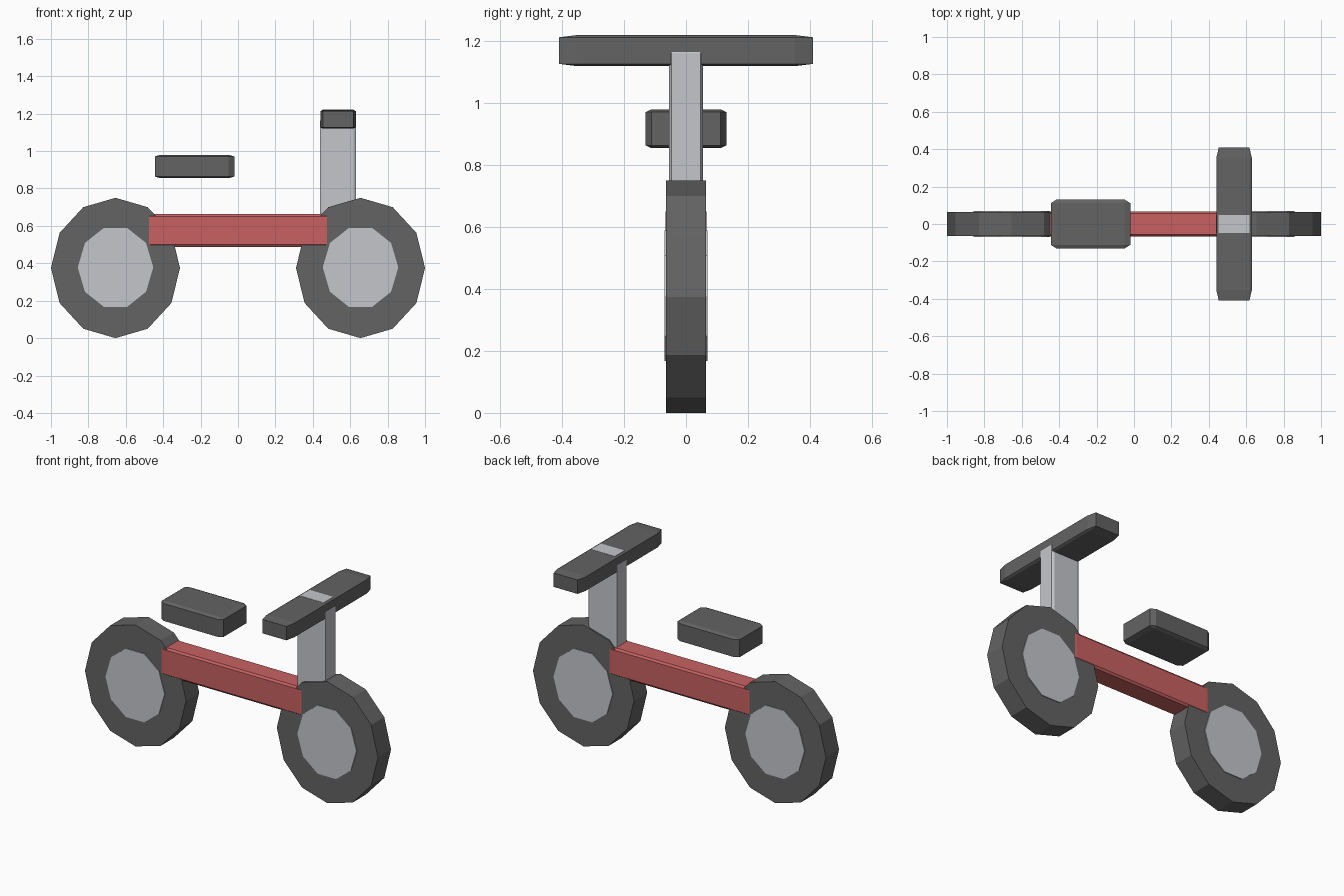
import bpy
import bmesh
from math import cos, sin, tau
from mathutils import Vector

default = bpy.data.objects.get("Cube")
if default:
    bpy.data.objects.remove(default, do_unlink=True)


def material(name, color):
    m = bpy.data.materials.new(name)
    m.use_nodes = True
    rgba = (*color, 1)
    m.diffuse_color = rgba
    m.node_tree.nodes["Principled BSDF"].inputs["Base Color"].default_value = rgba
    return m


dark = material("dark_grey", (0.125, 0.125, 0.127))
light = material("light_grey", (0.56, 0.565, 0.6))
red = material("red", (0.58, 0.12, 0.12))


def finish(name, bm, mat):
    bmesh.ops.recalc_face_normals(bm, faces=bm.faces)
    mesh = bpy.data.meshes.new(name)
    bm.to_mesh(mesh)
    bm.free()
    mesh.materials.append(mat)
    obj = bpy.data.objects.new(name, mesh)
    bpy.context.collection.objects.link(obj)
    return obj


def chamfered_box(name, low, high, mat):
    """Unit cube with chamfered edges, stretched between two corners."""
    low, high = Vector(low), Vector(high)
    bm = bmesh.new()
    bmesh.ops.create_cube(bm, size=1)
    bmesh.ops.bevel(bm, geom=bm.edges[:], offset=0.07, segments=1, affect='EDGES')
    bmesh.ops.scale(bm, vec=high - low, verts=bm.verts)
    bmesh.ops.translate(bm, vec=(low + high) / 2, verts=bm.verts)
    return finish(name, bm, mat)


def disc(name, x, z, rx, rz, half_depth, sides, mat):
    """Low-poly oval disc with its axle along y."""
    bm = bmesh.new()
    ring = [bm.verts.new((x + rx * cos(tau * i / sides), -half_depth,
                          z + rz * sin(tau * i / sides))) for i in range(sides)]
    face = bm.faces.new(ring)
    out = bmesh.ops.extrude_face_region(bm, geom=[face], use_keep_orig=True)
    moved = [v for v in out["geom"] if isinstance(v, bmesh.types.BMVert)]
    bmesh.ops.translate(bm, vec=(0, 2 * half_depth, 0), verts=moved)
    return finish(name, bm, mat)


# Wheels with hubs
for label, x in (("front", 0.655), ("rear", -0.655)):
    disc(label + "_tyre", x, 0.375, 0.345, 0.375, 0.064, 12, dark)
    disc(label + "_hub", x, 0.378, 0.202, 0.222, 0.069, 10, light)

# Frame bar, ends buried in the wheels
chamfered_box("frame_bar", (-0.54, -0.0655, 0.488), (0.54, 0.0655, 0.663), red)

# Floating seat
chamfered_box("seat", (-0.445, -0.13, 0.855), (-0.02, 0.13, 0.98), dark)

# Handlebar and the stem running through it
chamfered_box("handlebar", (0.44, -0.41, 1.12), (0.63, 0.41, 1.22), dark)
chamfered_box("steering_stem", (0.439, -0.055, 0.36), (0.631, 0.055, 1.221), light)
